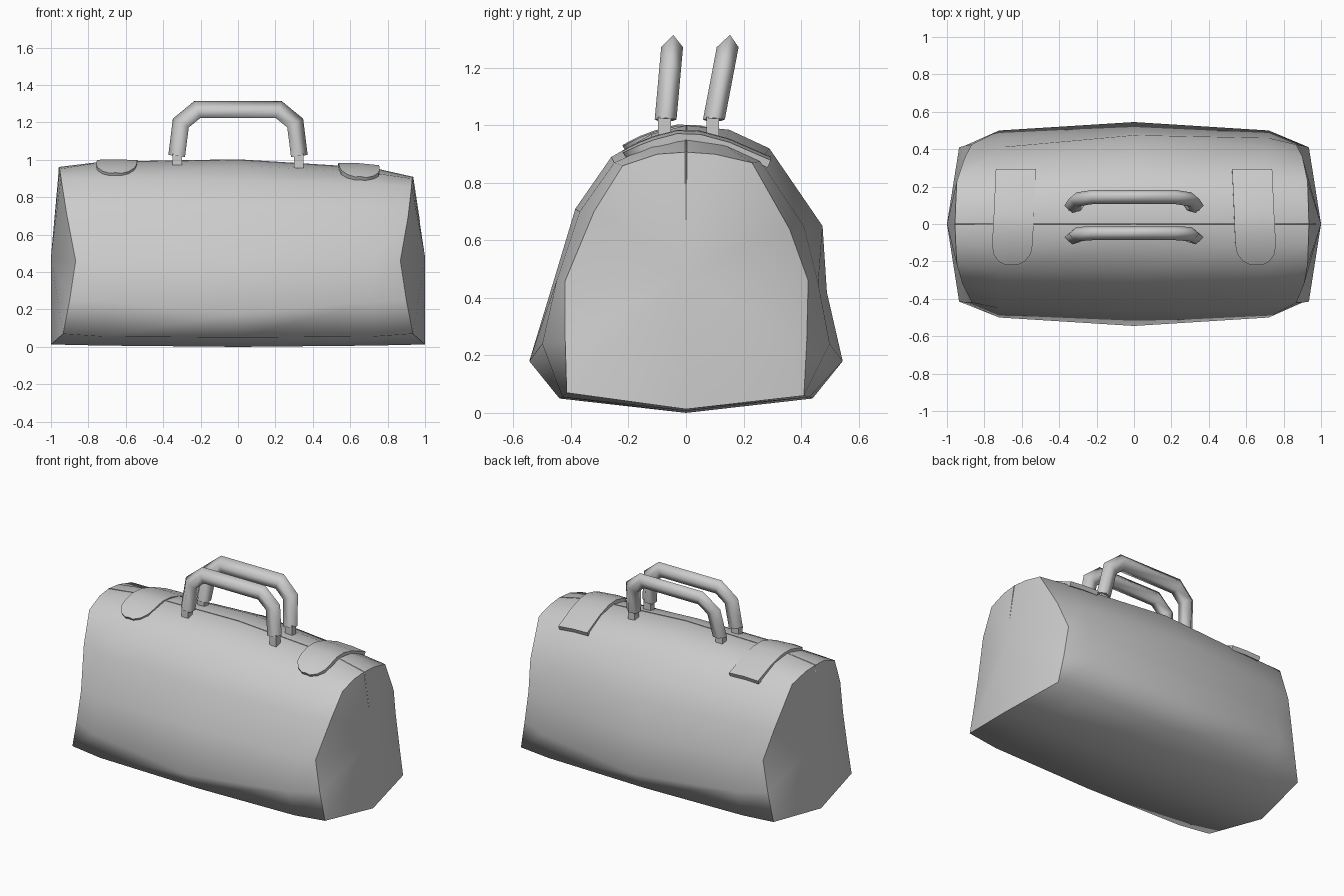
import bpy, bmesh
from mathutils import Vector

cube = bpy.data.objects.get("Cube")
if cube:
    bpy.data.objects.remove(cube, do_unlink=True)

GREY = (0.6, 0.6, 0.6, 1.0)
leather = bpy.data.materials.new("grey_leather")
leather.use_nodes = True
leather.diffuse_color = GREY
shader = leather.node_tree.nodes["Principled BSDF"]
shader.inputs["Base Color"].default_value = GREY
shader.inputs["Roughness"].default_value = 0.8


def make(name, verts, walls, caps=()):
    """Smooth mesh whose cap faces are bounded by sharp edges."""
    bm = bmesh.new()
    vs = [bm.verts.new(v) for v in verts]
    cap_faces = set()
    for group, is_cap in ((walls, False), (caps, True)):
        for idx in group:
            f = bm.faces.new([vs[i] for i in idx])
            f.smooth = True
            if is_cap:
                cap_faces.add(f)
    for e in bm.edges:
        if len({f in cap_faces for f in e.link_faces}) == 2:
            e.smooth = False
    bmesh.ops.recalc_face_normals(bm, faces=bm.faces)
    mesh = bpy.data.meshes.new(name)
    bm.to_mesh(mesh)
    bm.free()
    mesh.materials.append(leather)
    ob = bpy.data.objects.new(name, mesh)
    bpy.context.collection.objects.link(ob)
    return ob


def ring_walls(rings, n):
    return [(r * n + i, r * n + (i + 1) % n, (r + 1) * n + (i + 1) % n, (r + 1) * n + i)
            for r in range(rings - 1) for i in range(n)]


# Bag body: cross-sections (y, z) from the bottom, up the front, down the back
middle = [(0, 0), (-.44, .05), (-.545, .18), (-.46, .46), (-.385, .71), (-.26, .89), (-.12, .97),
          (0, 1), (.15, .985), (.29, .92), (.475, .65), (.49, .42), (.545, .18), (.44, .05)]
quarter = [(0, .007), (-.43, .055), (-.5, .24), (-.45, .46), (-.37, .7), (-.25, .87), (-.12, .93),
           (0, .955), (.13, .935), (.26, .875), (.41, .65), (.46, .45), (.5, .24), (.43, .055)]
end = [(0, .013), (-.415, .07), (-.42, .25), (-.42, .46), (-.32, .7), (-.22, .86), (-.1, .9),
       (0, .907), (.1, .9), (.23, .87), (.36, .64), (.425, .46), (.42, .25), (.41, .06)]
end_x = [1, .935, .9, .868, .91, .928, .932, .935, .932, .928, .9, .868, .9, .935]
N = len(end)


def section(points, xs, side, lift):
    """Place a section at side * xs; the right end of the crest stands higher."""
    out = []
    for (y, z), x in zip(points, xs):
        k = max(0, (z - .6) / .35) if side < 0 else 0
        out.append((side * (x + .025 * k * (x > .8)), y, z + lift * k))
    return out


verts = (section(end, end_x, -1, .06) + section(quarter, [.72] * N, -1, .033)
         + section(middle, [0] * N, 1, 0)
         + section(quarter, [.72] * N, 1, 0) + section(end, end_x, 1, 0))
verts += [(-1, 0, .48), (1, 0, .48)]
caps = [(base + i, base + (i + 1) % N, tip)
        for base, tip in ((0, 5 * N), (4 * N, 5 * N + 1)) for i in range(N)]
make("bag_body", verts, ring_walls(5, N), caps)


# Fine closing seam along the crest and part way down both ends
def seam():
    curve = bpy.data.curves.new("top_seam", "CURVE")
    curve.dimensions = "3D"
    curve.bevel_depth = .003
    curve.bevel_resolution = 0
    path = [(-.975, .68), (-.956, .96), (-.72, .988), (0, 1), (.72, .955), (.935, .907), (.97, .67)]
    line = curve.splines.new("POLY")
    line.points.add(len(path) - 1)
    for p, (x, z) in zip(line.points, path):
        p.co = (x, 0, z, 1)
    curve.materials.append(leather)
    bpy.context.collection.objects.link(bpy.data.objects.new("top_seam", curve))


seam()

# Handles: a ridged tube swept with mitred corners, sheared to lean back
half = [(-.325, 1.02), (-.303, 1.195), (-.215, 1.267)]
path = [Vector(p) for p in half + [(-x, z) for x, z in reversed(half)]]
tube = [(.048, 0), (.005, .038), (-.042, .024), (-.042, -.024), (.005, -.038)]


def handle(name, foot_y, lean):
    vs = []
    for i, p in enumerate(path):
        a = (p - path[max(i - 1, 0)]).normalized()
        b = (path[min(i + 1, len(path) - 1)] - p).normalized()
        t = (a + b).normalized()
        n = Vector((-t.y, t.x))
        miter = 1 / max(t.dot(a), t.dot(b))
        for out, side in tube:
            q = p + n * out * miter
            vs.append((q.x, foot_y + lean * (q.y - 1.02) + side, q.y))
    m, last = len(tube), len(path) - 1
    make(name, vs, ring_walls(len(path), m),
         [tuple(range(m)), tuple(range(last * m, last * m + m))])
    # Small pegs that join the handle to the bag
    for label, s in (("right", -1), ("left", 1)):
        bpy.ops.mesh.primitive_cube_add(size=1, location=(s * .325, foot_y - .004, .985))
        peg = bpy.context.object
        peg.name = name + "_peg_" + label
        peg.scale = (.05, .045, .09)
        peg.data.materials.append(leather)


handle("front_handle", -.071, .09)
handle("back_handle", .097, .19)

# Straps over the top with a rounded front tip: y, z, half width
strap_profile = [(.295, .885, .107), (.15, .948, .107), (.05, .975, .107), (-.03, .978, .108),
                 (-.11, .957, .108), (-.16, .938, .1), (-.2, .918, .07), (-.22, .907, .03)]


def strap(name, side, lift, slope):
    vs = []
    for y, z, w in strap_profile:
        centre = side * (.645 - .045 * y)
        for k in (-1, 0, 1):
            vs.append((centre + k * w, y, z + lift - slope * k * w + .004 * (k == 0)))
    walls = [(r * 3 + c, r * 3 + c + 1, r * 3 + c + 4, r * 3 + c + 3)
             for r in range(len(strap_profile) - 1) for c in range(2)]
    ob = make(name, vs, walls)
    if ob.data.polygons[0].normal.z < 0:
        ob.data.flip_normals()
    thick = ob.modifiers.new("thickness", "SOLIDIFY")
    thick.thickness = .028
    thick.offset = -1
    bpy.ops.object.select_all(action="DESELECT")
    ob.select_set(True)
    bpy.context.view_layer.objects.active = ob
    bpy.ops.object.modifier_apply(modifier="thickness")
    bpy.ops.object.shade_smooth_by_angle(angle=.7)


strap("right_strap", -1, .021, .01)
strap("left_strap", 1, 0, .06)
